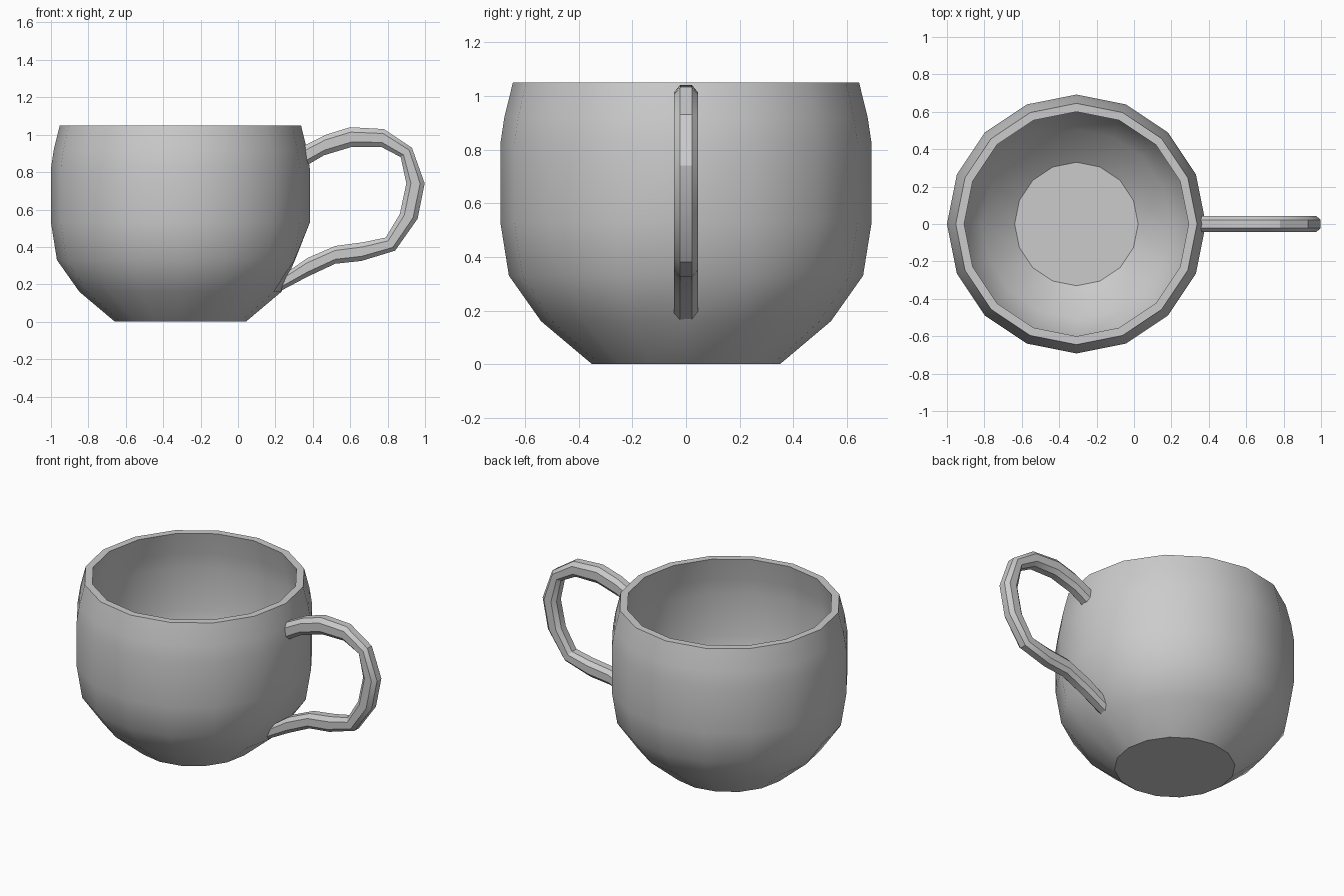
import bpy, bmesh
from math import cos, sin, pi
from mathutils import Vector

old = bpy.data.objects.get("Cube")
if old:
    bpy.data.objects.remove(old, do_unlink=True)

GREY = (0.6, 0.6, 0.6, 1)
glaze = bpy.data.materials.new("grey glaze")
glaze.use_nodes = True
glaze.diffuse_color = GREY
glaze.node_tree.nodes["Principled BSDF"].inputs["Base Color"].default_value = GREY


def loft(name, rings):
    """Skin a list of closed rings, cap both ends, shade by angle."""
    bm = bmesh.new()
    loops = [[bm.verts.new(p) for p in ring] for ring in rings]
    for a, b in zip(loops, loops[1:]):
        for i in range(len(a)):
            j = (i + 1) % len(a)
            bm.faces.new((a[i], a[j], b[j], b[i]))
    bm.faces.new(loops[0][::-1])
    bm.faces.new(loops[-1])
    bmesh.ops.recalc_face_normals(bm, faces=bm.faces)
    mesh = bpy.data.meshes.new(name)
    bm.to_mesh(mesh)
    bm.free()
    mesh.materials.append(glaze)
    obj = bpy.data.objects.new(name, mesh)
    bpy.context.collection.objects.link(obj)
    bpy.ops.object.select_all(action='DESELECT')
    obj.select_set(True)
    bpy.context.view_layer.objects.active = obj
    bpy.ops.object.shade_smooth_by_angle(angle=pi / 6)
    return obj


# Cup: outer wall, rim, inner wall and floor
CENTRE, SIDES = -0.308, 16
outer = [(0.35, 0), (0.54, 0.16), (0.66, 0.33), (0.692, 0.53),
         (0.692, 0.82), (0.677, 0.92), (0.645, 1.05)]
inner = [(0.60, 1.05), (0.63, 0.91), (0.645, 0.81), (0.645, 0.54),
         (0.615, 0.35), (0.505, 0.19), (0.33, 0.05)]
rings = [[Vector((CENTRE + r * cos(2 * pi * i / SIDES), r * sin(2 * pi * i / SIDES), z))
          for i in range(SIDES)] for r, z in outer + inner]
rings[2][0].x = 0.305  # wall flattened above the lower handle joint
loft("cup", rings)

# Handle: outer and inner edge points (x, z) along the loop
edges = [((0.34, 0.935), (0.34, 0.82)), ((0.47, 1.0), (0.46, 0.89)),
         ((0.60, 1.04), (0.61, 0.935)), ((0.78, 1.03), (0.765, 0.935)),
         ((0.93, 0.93), (0.87, 0.88)), ((0.998, 0.74), (0.90, 0.74)),
         ((0.96, 0.55), (0.865, 0.575)), ((0.84, 0.38), (0.79, 0.45)),
         ((0.66, 0.325), (0.67, 0.425)), ((0.52, 0.31), (0.52, 0.405)),
         ((0.37, 0.24), (0.37, 0.34)), ((0.21, 0.155), (0.27, 0.27))]
# Octagonal section: (blend from outer to inner edge, y)
section = [(0, -0.022), (0.25, -0.044), (0.75, -0.044), (1, -0.022)]
section += [(t, -y) for t, y in reversed(section)]
handle_rings = []
for a, b in edges:
    a, b = Vector((a[0], 0, a[1])), Vector((b[0], 0, b[1]))
    handle_rings.append([a.lerp(b, t) + Vector((0, y, 0)) for t, y in section])
loft("handle", handle_rings)
